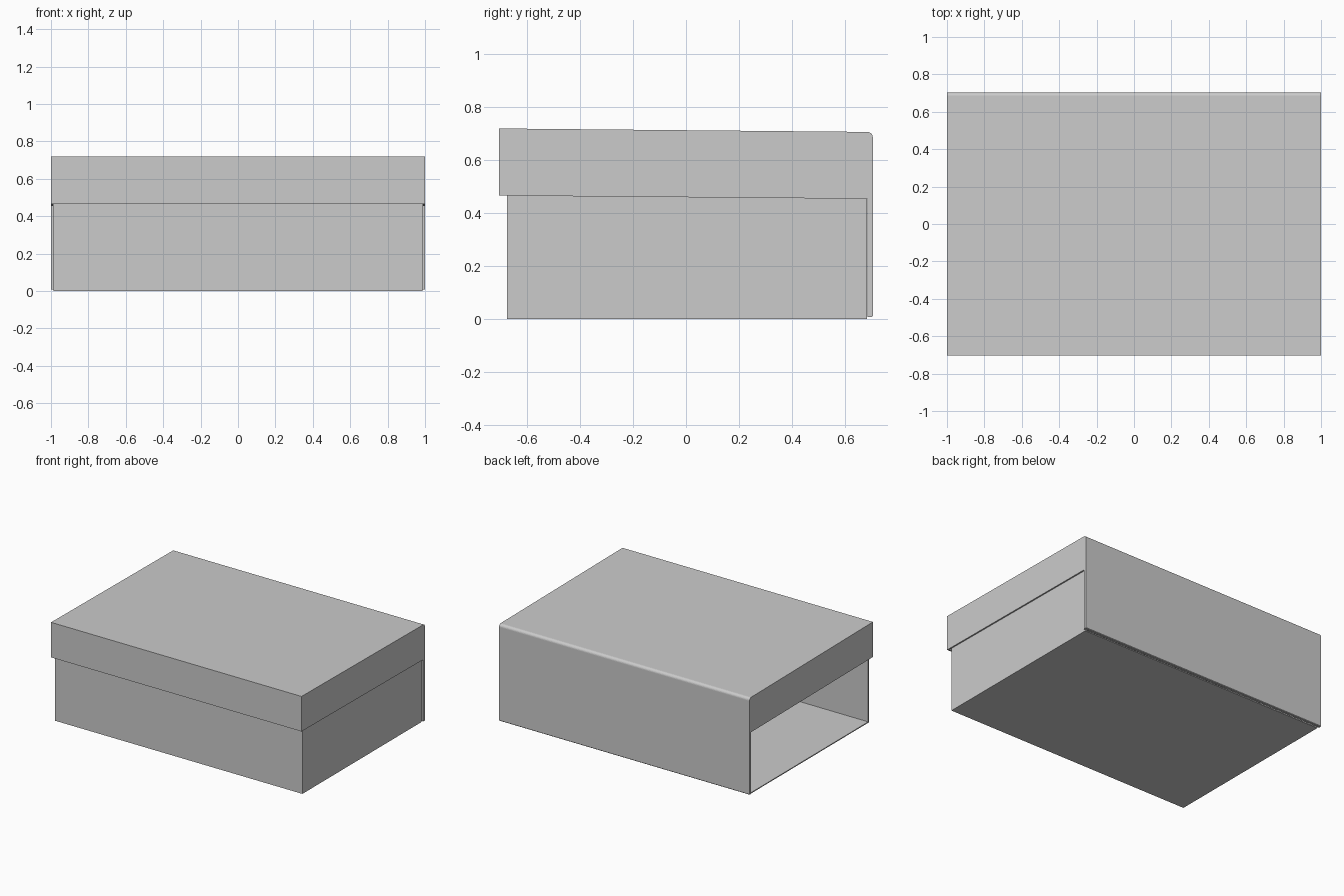
import bpy, bmesh, math

if "Cube" in bpy.data.objects:
    bpy.data.objects.remove(bpy.data.objects["Cube"])


def prism(name, profile, half_width, open_sides=(), thickness=0):
    """Extrude a (y, z) profile across x; optionally open edges/ends and add wall thickness."""
    bm = bmesh.new()
    left = [bm.verts.new((-half_width, y, z)) for y, z in profile]
    right = [bm.verts.new((half_width, y, z)) for y, z in profile]
    n = len(profile)
    for i in range(n):
        if i not in open_sides:
            j = (i + 1) % n
            bm.faces.new((left[i], left[j], right[j], right[i]))
    if "left" not in open_sides:
        bm.faces.new(left[::-1])
    bm.faces.new(right)
    bm.normal_update()
    mesh = bpy.data.meshes.new(name)
    bm.to_mesh(mesh)
    bm.free()
    obj = bpy.data.objects.new(name, mesh)
    bpy.context.collection.objects.link(obj)
    # make the profile winding face outward
    right_face = mesh.polygons[-1]
    if right_face.normal.x < 0:
        mesh.flip_normals()
    if thickness:
        mod = obj.modifiers.new("card_thickness", "SOLIDIFY")
        mod.thickness = thickness
        mod.offset = -1
        mod.use_even_offset = True
    return obj


# Tray: floor, front wall and right wall; left side open, back closed by the hinge panel
prism("tray",
      [(-0.675, 0), (0.683, 0), (0.683, 0.69), (-0.675, 0.69)],
      0.987, open_sides=(1, 2, "left"), thickness=0.007)

# Lid: slightly tilted top with front and side flaps, open below and behind
prism("lid",
      [(-0.704, 0.465), (0.684, 0.453), (0.684, 0.705), (-0.704, 0.718)],
      1.0, open_sides=(0, 1), thickness=0.01)

# Back panel: hinge sheet with a rounded fold along the top
r = 0.02
fold = [(0.684 + r * math.cos(a), 0.685 + r * math.sin(a))
        for a in (math.radians(d) for d in range(0, 91, 15))]
prism("back_panel",
      [(0.684, 0.007), (0.7, 0.007), (0.704, 0.011)] + fold, 1.0)
